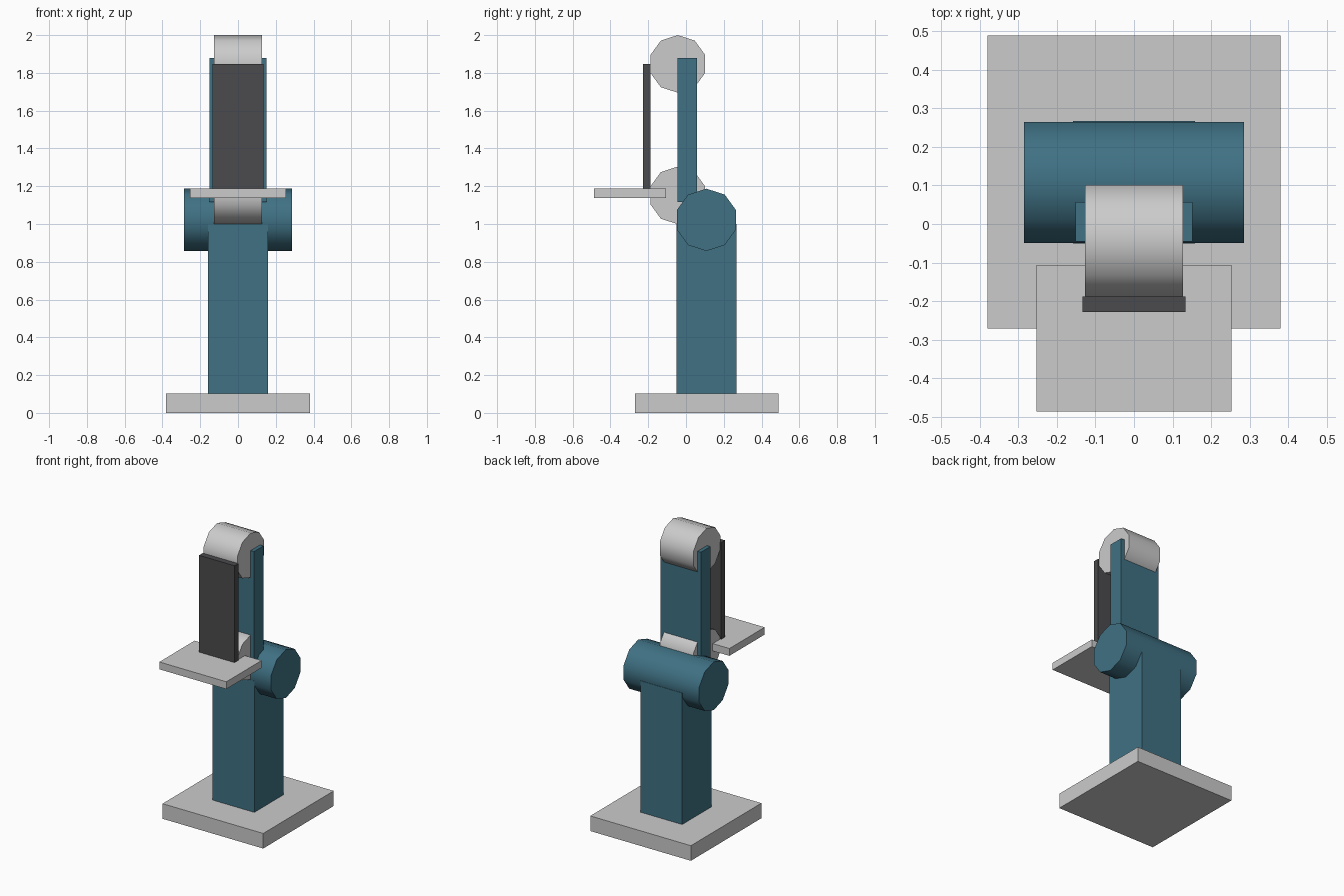
import bpy, bmesh, math
from mathutils import Matrix

if "Cube" in bpy.data.objects:
    bpy.data.objects.remove(bpy.data.objects["Cube"])


def material(name, rgb):
    m = bpy.data.materials.new(name)
    m.diffuse_color = (*rgb, 1)
    m.use_nodes = True
    m.node_tree.nodes["Principled BSDF"].inputs["Base Color"].default_value = m.diffuse_color
    return m


BLUE = material("blue_paint", (0.05, 0.165, 0.23))
DARK = material("dark_abrasive", (0.07, 0.07, 0.075))


def finish(name, bm, mat):
    bmesh.ops.recalc_face_normals(bm, faces=bm.faces)
    mesh = bpy.data.meshes.new(name)
    bm.to_mesh(mesh)
    bm.free()
    ob = bpy.data.objects.new(name, mesh)
    bpy.context.collection.objects.link(ob)
    if mat:
        mesh.materials.append(mat)
    return ob


def box(name, half_x, y, z, mat=None):
    """Box centred on x, given by its y and z ranges."""
    bm = bmesh.new()
    size = (2 * half_x, y[1] - y[0], z[1] - z[0])
    centre = (0, sum(y) / 2, sum(z) / 2)
    bmesh.ops.create_cube(
        bm, size=1,
        matrix=Matrix.Translation(centre) @ Matrix.Diagonal((*size, 1)))
    return finish(name, bm, mat)


def drum(name, half_x, y, z, radius, mat=None, sides=10):
    """Ten-sided cylinder along x with a corner pointing straight up."""
    bm = bmesh.new()
    ring = []
    for i in range(sides):
        a = math.tau * i / sides
        ring.append(bm.verts.new((-half_x, y + radius * math.sin(a), z + radius * math.cos(a))))
    cap = bm.faces.new(ring)
    ext = bmesh.ops.extrude_face_region(bm, geom=[cap], use_keep_orig=True)
    moved = [v for v in ext["geom"] if isinstance(v, bmesh.types.BMVert)]
    bmesh.ops.translate(bm, verts=moved, vec=(2 * half_x, 0, 0))
    for f in bm.faces:
        f.smooth = len(f.verts) == 4
    for e in bm.edges:
        e.smooth = all(len(f.verts) == 4 for f in e.link_faces)
    return finish(name, bm, mat)


# Stand
box("base_plate", 0.38, (-0.271, 0.49), (0, 0.103))
box("column", 0.158, (-0.05, 0.267), (0.10, 1.0), BLUE)

# Motor housing and upright arm
drum("motor_housing", 0.285, 0.108, 1.022, 0.165, BLUE)
box("arm_plate", 0.152, (-0.045, 0.057), (1.117, 1.88), BLUE)

# Belt wheels, top and bottom
for name, z in (("upper_wheel", 1.8475), ("lower_wheel", 1.1515)):
    drum(name, 0.127, -0.0435, z, 0.1525)

# Sanding belt and work table
box("sanding_belt", 0.134, (-0.228, -0.188), (1.155, 1.848), DARK)
box("work_table", 0.253, (-0.487, -0.107), (1.137, 1.187))
